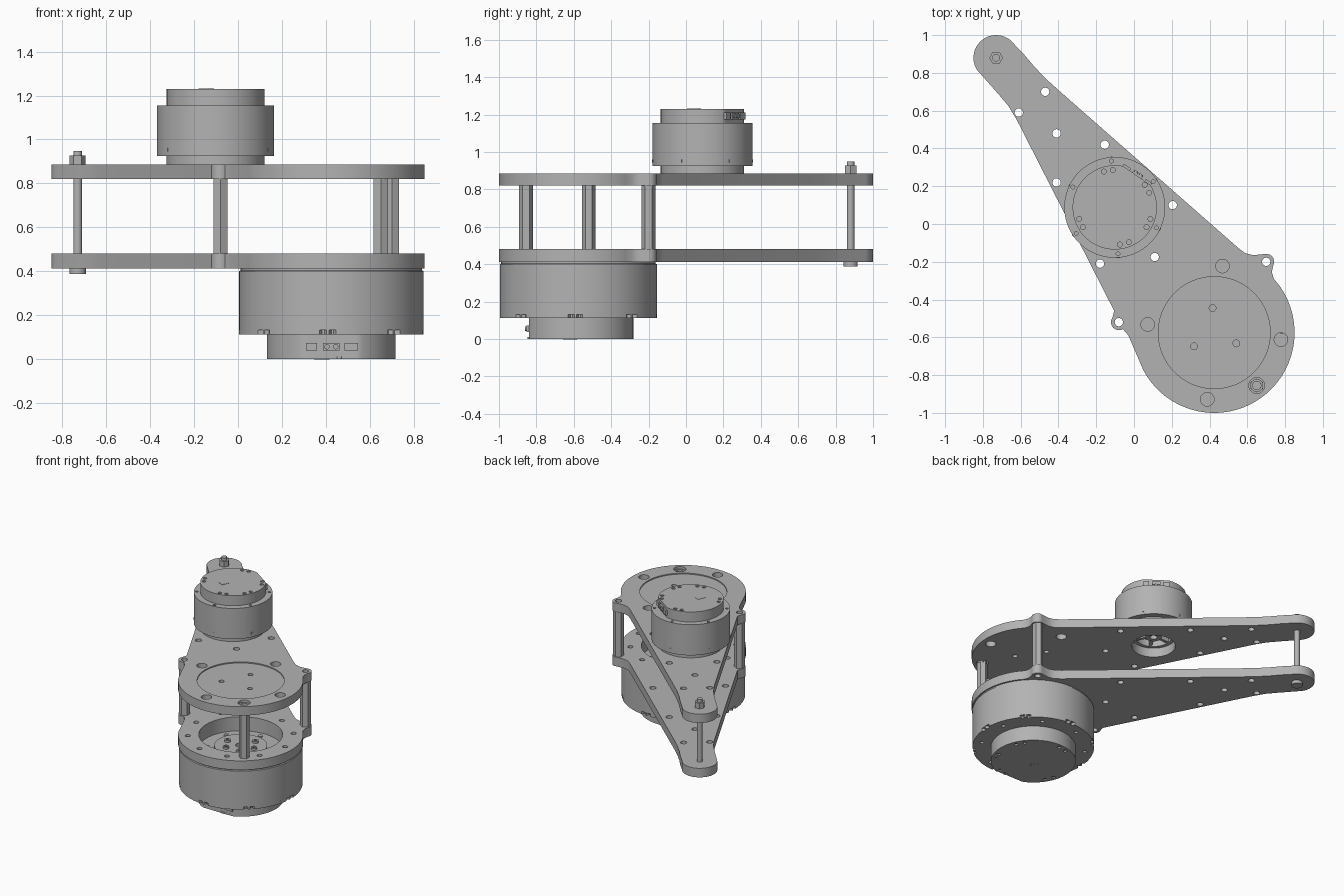
import bpy
import bmesh
from math import sin, cos, radians, pi
from mathutils import Matrix, Vector

cube = bpy.data.objects.get("Cube")
if cube:
    bpy.data.objects.remove(cube, do_unlink=True)

# One plain grey metal
GREY = (0.45, 0.45, 0.45, 1)
metal = bpy.data.materials.new("grey metal")
metal.diffuse_color = GREY
metal.use_nodes = True
metal.node_tree.nodes["Principled BSDF"].inputs["Base Color"].default_value = GREY


def finish(name, bm):
    """Turn a bmesh into a smooth-shaded object with sharp edges kept."""
    bmesh.ops.remove_doubles(bm, verts=bm.verts, dist=0.0001)
    bmesh.ops.recalc_face_normals(bm, faces=bm.faces)
    mesh = bpy.data.meshes.new(name)
    bm.to_mesh(mesh)
    bm.free()
    mesh.shade_smooth()
    mesh.set_sharp_from_angle(angle=radians(30))
    mesh.materials.append(metal)
    obj = bpy.data.objects.new(name, mesh)
    bpy.context.collection.objects.link(obj)
    return obj


def arc(center, radius, start, end, count):
    """Points along an arc, angles in degrees."""
    step = (end - start) / count
    return [(center[0] + radius * cos(radians(start + step * i)),
             center[1] + radius * sin(radians(start + step * i))) for i in range(count + 1)]


def circle(center, radius, count=24, turn=0):
    return arc(center, radius, turn, turn + 360, count)[:-1]


def ring_points(center, radius, angles):
    return [arc(center, radius, a, a, 1)[0] for a in angles]


def prism(name, loops, bottom, top):
    """Extrude an outline (first loop) with holes (other loops)."""
    curve = bpy.data.curves.new(name + " outline", "CURVE")
    curve.dimensions = "2D"
    curve.fill_mode = "BOTH"
    curve.extrude = (top - bottom) / 2
    for loop in loops:
        spline = curve.splines.new("POLY")
        spline.points.add(len(loop) - 1)
        for point, (x, y) in zip(spline.points, loop):
            point.co = (x, y, 0, 1)
        spline.use_cyclic_u = True
    temp = bpy.data.objects.new(name + " outline", curve)
    bpy.context.collection.objects.link(temp)
    graph = bpy.context.evaluated_depsgraph_get()
    mesh = bpy.data.meshes.new_from_object(temp.evaluated_get(graph))
    bpy.data.objects.remove(temp)
    bpy.data.curves.remove(curve)
    bm = bmesh.new()
    bm.from_mesh(mesh)
    bpy.data.meshes.remove(mesh)
    bmesh.ops.translate(bm, verts=bm.verts, vec=(0, 0, (top + bottom) / 2))
    return finish(name, bm)


def lathe(name, center, profile, count=96):
    """Spin a (radius, height) profile round a vertical axis."""
    bm = bmesh.new()
    verts = [bm.verts.new((r, 0, z)) for r, z in profile]
    edges = [bm.edges.new(pair) for pair in zip(verts, verts[1:])]
    bmesh.ops.spin(bm, geom=verts + edges, axis=(0, 0, 1), cent=(0, 0, 0),
                   angle=2 * pi, steps=count, use_merge=True)
    bmesh.ops.translate(bm, verts=bm.verts, vec=(*center, 0))
    return finish(name, bm)


def box(name, center, offset, size, turn):
    """Box placed at an offset from a centre, then swung round it."""
    bm = bmesh.new()
    bmesh.ops.create_cube(bm, size=1)
    place = (Matrix.Translation((*center, 0)) @ Matrix.Rotation(radians(turn), 4, "Z")
             @ Matrix.Translation(offset) @ Matrix.Diagonal((*size, 1)))
    bmesh.ops.transform(bm, matrix=place, verts=bm.verts)
    return finish(name, bm)


BIG = (0.425, -0.575)
SMALL = (-0.102, 0.088)
TIP = (-0.73, 0.88)
LUGS = [(0.70, -0.20), (-0.08, -0.52)]
REAR_POST = (0.65, -0.855)
PLATE_LOW = (0.412, 0.48)
PLATE_HIGH = (0.82, 0.886)

# Arm plates: teardrop outline with two ears
outline = (arc(BIG, 0.425, 36, -152, 64) + [(-0.03, -0.59)]
           + arc(LUGS[1], 0.042, -60, -215, 14) + [(-0.105, -0.46)]
           + [(-0.62, 0.55), (-0.665, 0.625), (-0.72, 0.69)]
           + arc(TIP, 0.12, 212, 35, 28)
           + [(-0.58, 0.895), (-0.525, 0.83), (-0.46, 0.763), (-0.39, 0.70)]
           + [(0.55, -0.125), (0.59, -0.155), (0.63, -0.165)]
           + arc(LUGS[0], 0.042, 105, -30, 14) + [(0.73, -0.255), (0.74, -0.29)])
small_holes = [(-0.47, 0.70), (-0.61, 0.59), (-0.41, 0.48), (-0.155, 0.42),
               (-0.41, 0.22), (0.205, 0.10), (0.11, -0.175), (-0.18, -0.21)]
shared = [circle(p, 0.022) for p in small_holes + LUGS]
rim = [circle(p, 0.018) for p in ring_points(BIG, 0.36, range(2, 362, 36))]
prism("lower_plate", [outline, circle(BIG, 0.285, 96)] + shared + rim, *PLATE_LOW)
access = [circle(p, 0.036) for p in ring_points(BIG, 0.355, (83, 173, -6, -96))]
prism("upper_plate", [outline, circle(BIG, 0.296, 96), circle(SMALL, 0.15, 64),
                      circle(REAR_POST, 0.042)] + shared + access, *PLATE_HIGH)
pivot_holes = [circle(p, 0.018) for p in ring_points(BIG, 0.13, (94, 214, 334))]
prism("upper_plate_recess", [circle(BIG, 0.296, 96)] + pivot_holes, PLATE_HIGH[0], 0.878)

# Hollow hexagonal standoffs
for i, p in enumerate(LUGS + [REAR_POST]):
    prism(f"standoff_{i + 1}", [circle(p, 0.037, 6, 30), circle(p, 0.022)],
          PLATE_LOW[1], PLATE_HIGH[0])
lathe("rear_standoff_collar", REAR_POST,
      [(0.022, 0.815), (0.034, 0.815), (0.034, 0.872), (0.022, 0.872), (0.022, 0.815)], 32)

# Tip bolt with head and nut
prism("tip_bolt_shaft", [circle(TIP, 0.02)], 0.39, 0.948)
prism("tip_bolt_head", [circle(TIP, 0.038, 32)], 0.388, PLATE_LOW[0])
prism("tip_bolt_nut", [circle(TIP, 0.036, 6)], PLATE_HIGH[1], 0.927)


def motor_cap(name, center, radius, flat, facing, inner, outer, screw_angles):
    """Round cap with one flat side, screw holes, a marker and connectors."""
    way = Vector((cos(radians(facing)), sin(radians(facing))))
    shape = []
    for p in circle((0, 0), radius, 120):
        reach = Vector(p).dot(way)
        v = Vector(p) - way * max(0, reach - flat)
        shape.append((v.x + center[0], v.y + center[1]))
    skin = outer + (0.012 if outer < inner else -0.012)
    prism(name, [shape], *sorted((inner, skin)))
    screws = ring_points(center, radius * 0.89, screw_angles)
    prism(name + "_face", [shape] + [circle(p, 0.013, 16) for p in screws], *sorted((skin, outer)))
    for i, p in enumerate(screws):
        prism(f"{name}_screw_{i + 1}", [circle(p, 0.008, 6)], *sorted((skin, (skin + outer) / 2)))
    box(name + "_marker", center, (-0.02, -0.06, outer), (0.05, 0.06, 0.004), -25)
    middle = (inner + outer) / 2
    scale = radius / 0.29
    for i, (side, width) in enumerate(((-0.09, 0.05), (0, 0.075), (0.09, 0.06))):
        box(f"{name}_connector_{i + 1}", center, (flat, side * scale, middle),
            (0.025, width * scale, 0.035), facing)
    for side in (-0.02, 0.02):
        bm = bmesh.new()
        bmesh.ops.create_cone(bm, cap_ends=True, segments=16, radius1=0.012, radius2=0.012, depth=0.01)
        spot = (Matrix.Translation((*center, middle)) @ Matrix.Rotation(radians(facing), 4, "Z")
                @ Matrix.Translation((flat + 0.015, side * scale, 0)) @ Matrix.Rotation(pi / 2, 4, "Y"))
        bmesh.ops.transform(bm, matrix=spot, verts=bm.verts)
        finish(name + "_pin", bm)


screw_angles = [a + d for a in (30, 100, 205, 285, 335) for d in (-7, 7)]

# Large motor under the lower plate
lathe("large_motor_can", BIG,
      [(0, 0.132), (0.42, 0.132), (0.42, 0.400), (0.413, 0.404), (0.413, 0.412), (0.285, 0.412),
       (0.285, 0.375), (0.18, 0.375), (0.18, 0.40), (0.035, 0.40), (0.035, 0.35), (0, 0.35)], 128)
notched = []
for i in range(240):
    notch = (i + 4) % 30 in (0, 1, 4, 5)
    notched += ring_points(BIG, 0.40 if notch else 0.42, [i * 1.5])
rim_screws = [circle(p, 0.014, 16) for p in ring_points(BIG, 0.36, range(15, 375, 45))]
prism("large_motor_rim", [notched] + rim_screws, 0.112, 0.132)
for i, p in enumerate(ring_points(BIG, 0.11, range(0, 360, 60))):
    prism(f"large_motor_hub_screw_{i + 1}", [circle(p, 0.022, 16), circle(p, 0.011, 6)], 0.40, 0.415)
for i, p in enumerate(ring_points(BIG, 0.23, range(30, 390, 60))):
    prism(f"large_motor_face_screw_{i + 1}", [circle(p, 0.016, 16)], 0.375, 0.385)
motor_cap("large_motor_cap", BIG, 0.293, 0.265, -90, 0.112, 0, screw_angles)

# Small motor on the upper plate
lathe("small_motor_can", SMALL,
      [(0, 0.94), (0.15, 0.94), (0.15, 0.886), (0.223, 0.886), (0.223, 0.925), (0.267, 0.925),
       (0.267, 1.143), (0, 1.143)])
flange_screws = ring_points(SMALL, 0.246, range(34, 394, 60))
prism("small_motor_flange", [circle(SMALL, 0.267, 96)] + [circle(p, 0.01, 16) for p in flange_screws],
      1.143, 1.155)
lathe("small_motor_hub", SMALL, [(0.025, 0.94), (0.025, 0.89), (0.055, 0.89), (0.055, 0.94)], 48)
lathe("small_motor_inner_ring", SMALL, [(0.125, 0.94), (0.125, 0.89), (0.15, 0.89)], 64)
for i in range(6):
    box(f"small_motor_spoke_{i + 1}", SMALL, (0.09, 0, 0.918), (0.08, 0.022, 0.045), i * 60)
    box(f"small_motor_side_screw_{i + 1}", SMALL, (0.265, 0, 0.953), (0.008, 0.016, 0.016), i * 60 + 34)
motor_cap("small_motor_cap", SMALL, 0.223, 0.205, 55, 1.155, 1.23, screw_angles)
